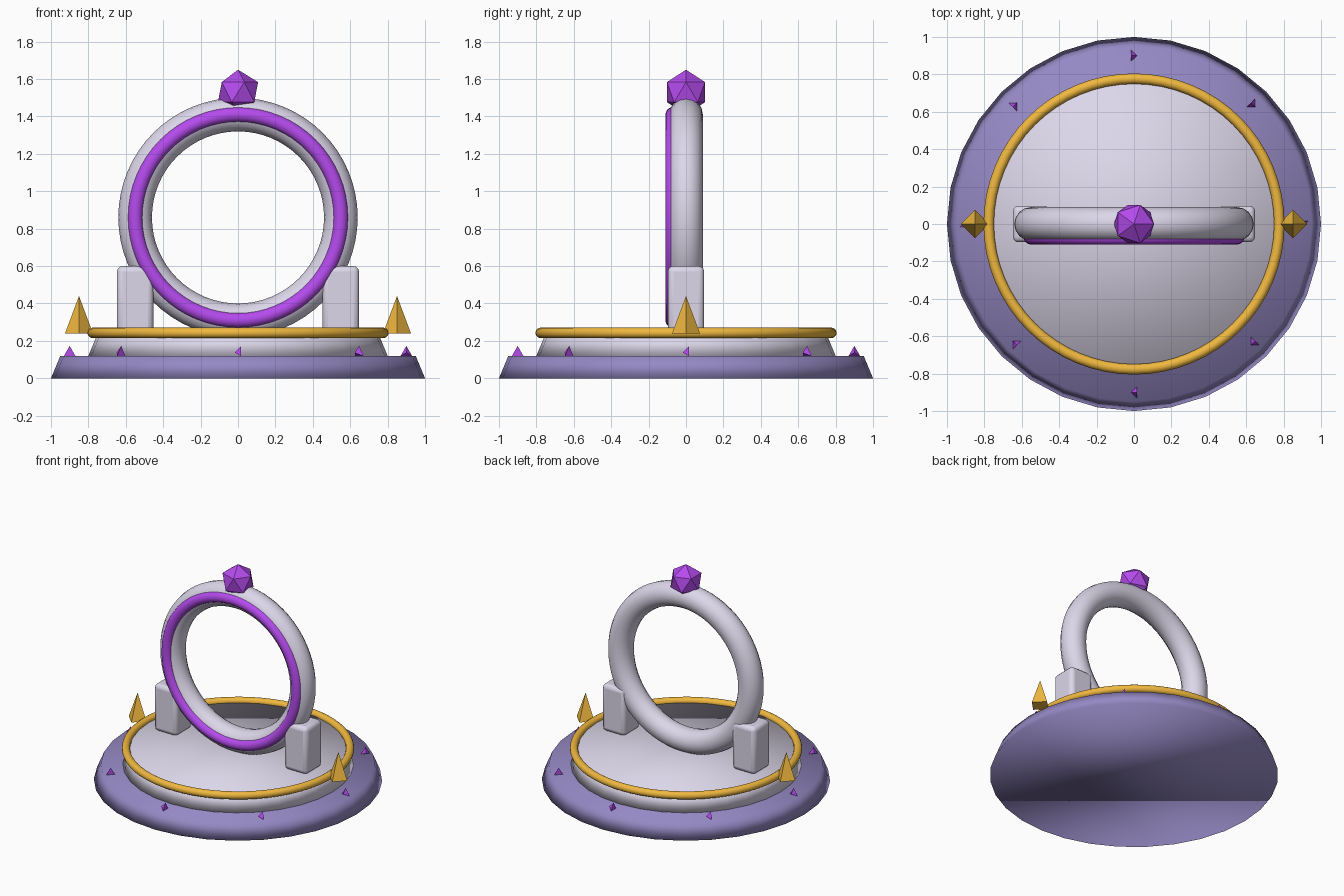
import bpy
from math import pi, cos, sin

if "Cube" in bpy.data.objects:
    bpy.data.objects.remove(bpy.data.objects["Cube"])


def material(name, rgb):
    mat = bpy.data.materials.new(name)
    mat.diffuse_color = (*rgb, 1)
    mat.use_nodes = True
    mat.node_tree.nodes["Principled BSDF"].inputs["Base Color"].default_value = mat.diffuse_color
    return mat


SLATE = material("slate_violet", (0.30, 0.25, 0.55))
STONE = material("pale_stone", (0.72, 0.68, 0.82))
GOLD = material("gold", (0.87, 0.48, 0.05))
GLOW = material("violet_glow", (0.46, 0.07, 0.85))


def finish(name, mat, smooth):
    ob = bpy.context.object
    ob.name = name
    ob.data.materials.append(mat)
    for p in ob.data.polygons:
        p.use_smooth = smooth
    return ob


def cone(name, mat, sides, r1, r2, depth, loc, rot=(0, 0, 0), smooth=False):
    bpy.ops.mesh.primitive_cone_add(vertices=sides, radius1=r1, radius2=r2,
                                    depth=depth, location=loc, rotation=rot)
    return finish(name, mat, smooth)


def torus(name, mat, major, minor, loc, rot=(0, 0, 0)):
    bpy.ops.mesh.primitive_torus_add(major_radius=major, minor_radius=minor,
                                     major_segments=64, minor_segments=16,
                                     location=loc, rotation=rot)
    return finish(name, mat, True)


# Stepped round base with gold trim
cone("base", SLATE, 32, 1.0, 0.95, 0.12, (0, 0, 0.06), smooth=True)
cone("upper_step", STONE, 32, 0.80, 0.75, 0.12, (0, 0, 0.18), smooth=True)
torus("gold_trim", GOLD, 0.777, 0.028, (0, 0, 0.243))

# Upright ring with glowing inlay on the front
torus("portal_ring", STONE, 0.55, 0.09, (0, 0, 0.86), (pi / 2, 0, 0))
torus("glow_ring", GLOW, 0.55, 0.04, (0, -0.07, 0.86), (pi / 2, 0, 0))

# Faceted gem on top
bpy.ops.mesh.primitive_ico_sphere_add(subdivisions=1, radius=0.12,
                                      location=(0, 0, 1.53))
finish("gem", GLOW, False)

# Rounded supports and gold spikes on both sides
for side, s in (("left", -1), ("right", 1)):
    bpy.ops.mesh.primitive_cube_add(size=1, location=(s * 0.55, 0, 0.42))
    post = finish(side + "_support", STONE, False)
    post.scale = (0.195, 0.195, 0.36)
    bpy.ops.object.transform_apply(location=False, rotation=False, scale=True)
    bevel = post.modifiers.new("rounding", 'BEVEL')
    bevel.width = 0.03
    bevel.segments = 3
    bpy.ops.object.shade_smooth_by_angle()
    cone(side + "_spike", GOLD, 4, 0.075, 0, 0.20, (s * 0.85, 0, 0.34))

# Eight little shards lying around the rim
for i in range(8):
    a = i * pi / 4
    cone(f"rim_shard_{i + 1}", GLOW, 3, 0.036, 0, 0.034,
         (0.9 * cos(a), 0.9 * sin(a), 0.137), (pi / 2, 0, a))
